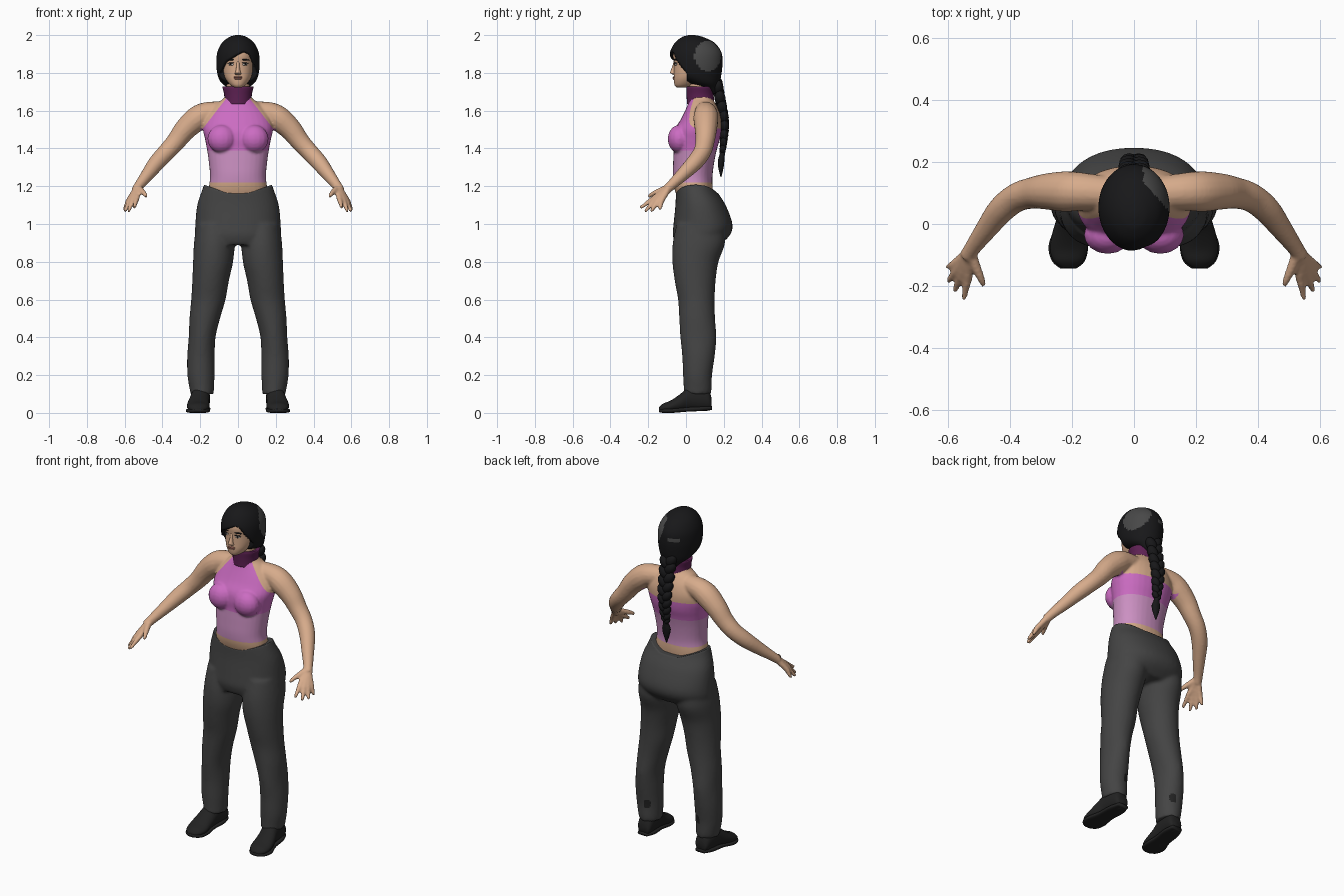
import bpy, bmesh, math
from mathutils import Vector, Matrix, Euler

if "Cube" in bpy.data.objects:
    bpy.data.objects.remove(bpy.data.objects["Cube"], do_unlink=True)


def material(name, r, g, b):
    m = bpy.data.materials.new(name)
    m.use_nodes = True
    m.diffuse_color = (r, g, b, 1)
    node = next(n for n in m.node_tree.nodes if n.type == 'BSDF_PRINCIPLED')
    node.inputs["Base Color"].default_value = (r, g, b, 1)
    node.inputs["Roughness"].default_value = 0.8
    return m


SKIN = material("skin", .68, .41, .26)
TOP = material("magenta_cloth", .60, .15, .54)
WAIST = material("pale_pink_cloth", .60, .28, .54)
COLLAR = material("dark_purple_cloth", .11, .015, .085)
PANTS = material("charcoal_cloth", .058, .058, .058)
HAIR = material("black_hair", .009, .009, .01)
SHEEN = material("grey_hair", .065, .065, .065)
LEATHER = material("dark_leather", .016, .016, .016)
LIPS = material("lips", .42, .17, .13)
WHITE = material("eye_white", .6, .55, .5)


def spline(rows, k):
    """Smooth interpolation through rows of numbers, k steps per span."""
    out = []
    for i in range(len(rows) - 1):
        a, b, c, d = (rows[max(0, min(len(rows) - 1, i + j))] for j in (-1, 0, 1, 2))
        for s in range(k):
            t = s / k
            out.append([q + .5 * t * (r - p + t * (2 * p - 5 * q + 4 * r - e + t * (3 * (q - r) + e - p)))
                        for p, q, r, e in zip(a, b, c, d)])
    return out + [list(rows[-1])]


def bridge(bm, rings):
    for a, b in zip(rings, rings[1:]):
        for i in range(len(a)):
            j = (i + 1) % len(a)
            bm.faces.new((a[i], a[j], b[j], b[i]))
    bm.faces.new(rings[0])
    bm.faces.new(rings[-1])


def loft(bm, rows, n=32, k=4, side=1, axis='Z', p=1.0):
    """Rows are: station, centre x, half width, low edge, high edge."""
    rings = []
    for t, c, r, lo, hi in spline(rows, k):
        ring = []
        for i in range(n):
            a = math.tau * i / n
            u = math.copysign(abs(math.cos(a)) ** p, math.cos(a))
            v = math.copysign(abs(math.sin(a)) ** p, math.sin(a))
            x, w = side * (c + r * u), (lo + hi) / 2 + (hi - lo) / 2 * v
            ring.append(bm.verts.new((x, w, t) if axis == 'Z' else (x, t, w)))
        rings.append(ring)
    bridge(bm, rings)


def tube(bm, rows, side=1, n=16, k=4):
    """Rows are: x, y, z, radius."""
    pts = spline(rows, k)
    rings = []
    for i, (x, y, z, r) in enumerate(pts):
        d = Vector(pts[min(i + 1, len(pts) - 1)][:3]) - Vector(pts[max(i - 1, 0)][:3])
        u = d.cross(Vector((0, 1, .3))).normalized()
        v = d.cross(u).normalized()
        ring = []
        for j in range(n):
            a = math.tau * j / n
            q = Vector((x, y, z)) + r * (u * math.cos(a) + v * math.sin(a))
            ring.append(bm.verts.new((side * q.x, q.y, q.z)))
        rings.append(ring)
    bridge(bm, rings)


def ball(bm, loc, size, rot=(0, 0, 0), seg=16):
    m = Matrix.Translation(loc) @ Euler(rot).to_matrix().to_4x4() @ Matrix.Diagonal((*size, 1))
    bmesh.ops.create_uvsphere(bm, u_segments=seg, v_segments=seg // 2 + 2, radius=1, matrix=m)


def finish(name, bm, mats, rule=None):
    bmesh.ops.recalc_face_normals(bm, faces=bm.faces)
    for f in bm.faces:
        f.smooth = True
        f.material_index = rule(f.calc_center_median()) if rule else 0
    me = bpy.data.meshes.new(name)
    bm.to_mesh(me)
    bm.free()
    for m in mats:
        me.materials.append(m)
    ob = bpy.data.objects.new(name, me)
    bpy.context.collection.objects.link(ob)
    return ob


def fuse(bm, voxel, rounds):
    """Merge overlapping volumes into one smooth skin."""
    ob = finish("fusing", bm, [])
    mod = ob.modifiers.new("fuse", 'REMESH')
    mod.mode, mod.voxel_size = 'VOXEL', voxel
    mod = ob.modifiers.new("soften", 'SMOOTH')
    mod.factor, mod.iterations = .5, rounds
    dg = bpy.context.evaluated_depsgraph_get()
    out = bmesh.new()
    out.from_mesh(ob.evaluated_get(dg).to_mesh())
    bpy.data.objects.remove(ob, do_unlink=True)
    return out


# Torso, arms and hands
bm = bmesh.new()
loft(bm, [(1.08, 0, .15, -.02, .13), (1.18, 0, .155, -.06, .14), (1.25, 0, .148, -.07, .14),
          (1.33, 0, .155, -.068, .15), (1.40, 0, .165, -.065, .165), (1.45, 0, .175, -.068, .18),
          (1.50, 0, .185, -.06, .187), (1.55, 0, .178, -.03, .187), (1.60, 0, .15, -.005, .175),
          (1.64, 0, .11, .012, .155), (1.67, 0, .072, .018, .138), (1.72, 0, .062, .015, .13),
          (1.79, 0, .058, .015, .12)], p=.92)
for s in (1, -1):
    ball(bm, (s * .085, -.035, 1.45), (.077, .062, .075))
    tube(bm, [(.09, .1, 1.595, .055), (.17, .105, 1.583, .062), (.22, .105, 1.555, .066),
              (.28, .105, 1.5, .059), (.33, .1, 1.435, .051), (.38, .085, 1.38, .047),
              (.43, .045, 1.325, .044), (.48, -.02, 1.26, .035), (.52, -.075, 1.208, .027),
              (.54, -.105, 1.18, .025)], s)
    for knuckle, tip in [((.535, -.165, 1.14), (.55, -.242, 1.085)), ((.555, -.16, 1.132), (.58, -.217, 1.066)),
                         ((.57, -.147, 1.127), (.6, -.184, 1.066)), ((.578, -.128, 1.125), (.603, -.14, 1.075))]:
        mid = [(a + b) / 2 for a, b in zip(knuckle, tip)]
        tube(bm, [(.532, -.09, 1.193, .018), (*knuckle, .0155), (*mid, .0125), (*tip, .009)], s, 10)
    tube(bm, [(.528, -.09, 1.195, .018), (.51, -.14, 1.175, .016), (.495, -.175, 1.16, .013),
              (.485, -.2, 1.145, .009)], s, 10)
bm = fuse(bm, .007, 4)
for co, no in [((0, 0, 1.22), (0, 0, 1)), ((0, 0, 1.39), (0, 0, 1)), ((0, 0, 1.505), (0, 0, 1)),
               ((.19, 0, 1.5), (.155, 0, .12)), ((-.19, 0, 1.5), (-.155, 0, .12)), ((0, .08, 0), (0, 1, 0))]:
    bmesh.ops.bisect_plane(bm, geom=bm.verts[:] + bm.edges[:] + bm.faces[:], plane_co=co, plane_no=no)


def shirt(c):
    x = abs(c.x)
    if x > .2 or c.z < 1.22:
        return 0
    if c.z < 1.505:
        return 2 if c.z < 1.39 else 1
    return 1 if c.y < .08 and c.z < 1.67 and (x - .19) * .155 + (c.z - 1.5) * .12 < 0 else 0


finish("torso_and_arms", bm, [SKIN, TOP, WAIST], shirt)

# High collar
bm = bmesh.new()
loft(bm, [(1.635, 0, .072, .004, .148), (1.66, 0, .072, .004, .148), (1.69, 0, .074, .003, .146),
          (1.725, 0, .082, .002, .147), (1.727, 0, .07, .012, .135)])
finish("collar", bm, [COLLAR])

# Trousers with a dipped waistline and worn calf patches
bm = bmesh.new()
loft(bm, [(1.25, 0, .165, -.05, .15), (1.18, 0, .19, -.053, .162), (1.1, 0, .216, -.056, .21),
          (1.0, 0, .226, -.066, .246), (.94, 0, .226, -.07, .232), (.89, 0, .2, -.055, .18)], 40, p=.92)
for s in (1, -1):
    loft(bm, [(1.0, .12, .1, -.05, .2), (.9, .125, .108, -.07, .207), (.8, .132, .106, -.072, .172),
              (.7, .145, .097, -.06, .157), (.6, .157, .091, -.042, .152), (.5, .176, .081, -.036, .154),
              (.4, .19, .071, -.03, .161), (.3, .196, .073, -.02, .152), (.2, .196, .072, -.016, .138),
              (.13, .192, .065, -.012, .136), (.1, .19, .062, -.012, .132)], side=s)
bm = fuse(bm, .01, 5)
for v in bm.verts:
    v.co.z = min(v.co.z, 1.165 + max(0, abs(v.co.x) - .06) * .36)
finish("trousers", bm, [PANTS, LEATHER], lambda c: int(
    c.y > .06 and ((abs(c.x) - .17) / .02) ** 2 + ((c.z - .21) / .028) ** 2 < 1))

# Shoes with soles
for s, label in ((1, "left"), (-1, "right")):
    bm = bmesh.new()
    loft(bm, [(-.142, .212, .02, .005, .03), (-.12, .212, .048, .003, .05), (-.08, .211, .06, .003, .066),
              (-.03, .208, .056, .005, .1), (.02, .2, .05, .01, .14), (.08, .195, .048, .01, .145),
              (.12, .192, .043, .012, .12), (.135, .192, .03, .02, .08)], 24, side=s, axis='Y')
    loft(bm, [(-.144, .212, .025, .004, .02), (-.12, .212, .053, 0, .022), (-.07, .212, .064, 0, .024),
              (0, .204, .05, .006, .03), (.08, .196, .05, .01, .034), (.137, .192, .034, .016, .036)],
         24, side=s, axis='Y', p=.6)
    finish(label + "_shoe", bm, [LEATHER])

# Head with nose
bm = bmesh.new()
loft(bm, [(1.722, 0, .018, -.048, .0), (1.735, 0, .04, -.06, .04), (1.765, 0, .064, -.065, .09),
          (1.80, 0, .078, -.064, .13), (1.85, 0, .084, -.064, .16), (1.90, 0, .085, -.068, .165),
          (1.95, 0, .07, -.045, .14), (1.985, 0, .035, -.01, .09)], p=.92)
loft(bm, [(1.787, 0, .012, -.06, -.05), (1.796, 0, .018, -.079, -.05), (1.803, 0, .014, -.084, -.05),
          (1.83, 0, .009, -.074, -.05), (1.86, 0, .008, -.065, -.05)], 12)
finish("head", bm, [SKIN])

# Mouth, eyes and brows
bm = bmesh.new()
ball(bm, (0, -.064, 1.777), (.025, .007, .005))
ball(bm, (0, -.064, 1.769), (.02, .007, .005))
finish("lips", bm, [LIPS])
eyes, dark = bmesh.new(), bmesh.new()
for s in (1, -1):
    ball(eyes, (s * .037, -.0545, 1.845), (.015, .005, .007), (0, 0, s * .3))
    ball(dark, (s * .037, -.057, 1.845), (.007, .004, .007))
    ball(dark, (s * .038, -.0555, 1.852), (.018, .006, .003), (0, s * .08, s * .35))
    ball(dark, (s * .04, -.057, 1.869), (.022, .006, .004), (0, s * .06, s * .35))
finish("eye_whites", eyes, [WHITE])
finish("irises_lashes_and_brows", dark, [HAIR])

# Hair cap with a side-swept fringe
bm = bmesh.new()
loft(bm, [(1.69, 0, .025, .13, .175), (1.72, 0, .055, .08, .172), (1.75, 0, .09, .0, .178),
          (1.79, 0, .108, -.07, .187), (1.85, 0, .115, -.086, .193), (1.91, 0, .109, -.084, .187),
          (1.96, 0, .084, -.058, .15), (1.99, 0, .045, -.02, .09), (2.0, 0, .012, .015, .045)], 72, 9)
fringe = [(-.12, 1.80), (-.085, 1.83), (-.06, 1.87), (-.02, 1.888), (.03, 1.918), (.055, 1.91), (.085, 1.86),
          (.12, 1.78)]
for v in bm.verts:
    for (x0, z0), (x1, z1) in zip(fringe, fringe[1:]):
        if x0 <= v.co.x <= x1:
            line = z0 + (z1 - z0) * (v.co.x - x0) / (x1 - x0)
            v.co.y = max(v.co.y, -.09 + .095 * min(1, max(0, (line - v.co.z) / .025)))
finish("hair", bm, [HAIR, SHEEN], lambda c: int(
    c.x > .03 and ((c.y - .115) / .07) ** 2 + ((c.z - 1.89) / .08) ** 2 < 1
    or c.y > .1 and -.07 < c.x < -.01 and 1.865 < c.z < 1.885))

# Braid of alternating strands with a tied tail
bm = bmesh.new()
path = spline([(.165, 1.74, .042), (.185, 1.64, .04), (.203, 1.54, .036), (.2, 1.45, .03), (.193, 1.385, .022)], 4)
for i, (y, z, r) in enumerate(path):
    s = 1 if i % 2 else -1
    ball(bm, (s * r * .42, y, z), (r * .72, r * .72, r * 1.05), (0, s * .6, 0), 12)
loft(bm, [(1.385, 0, .014, .18, .206), (1.365, 0, .016, .176, .206), (1.335, 0, .026, .168, .204),
          (1.30, 0, .02, .17, .2), (1.25, 0, .003, .182, .188)], 10)
finish("braid", bm, [HAIR])
